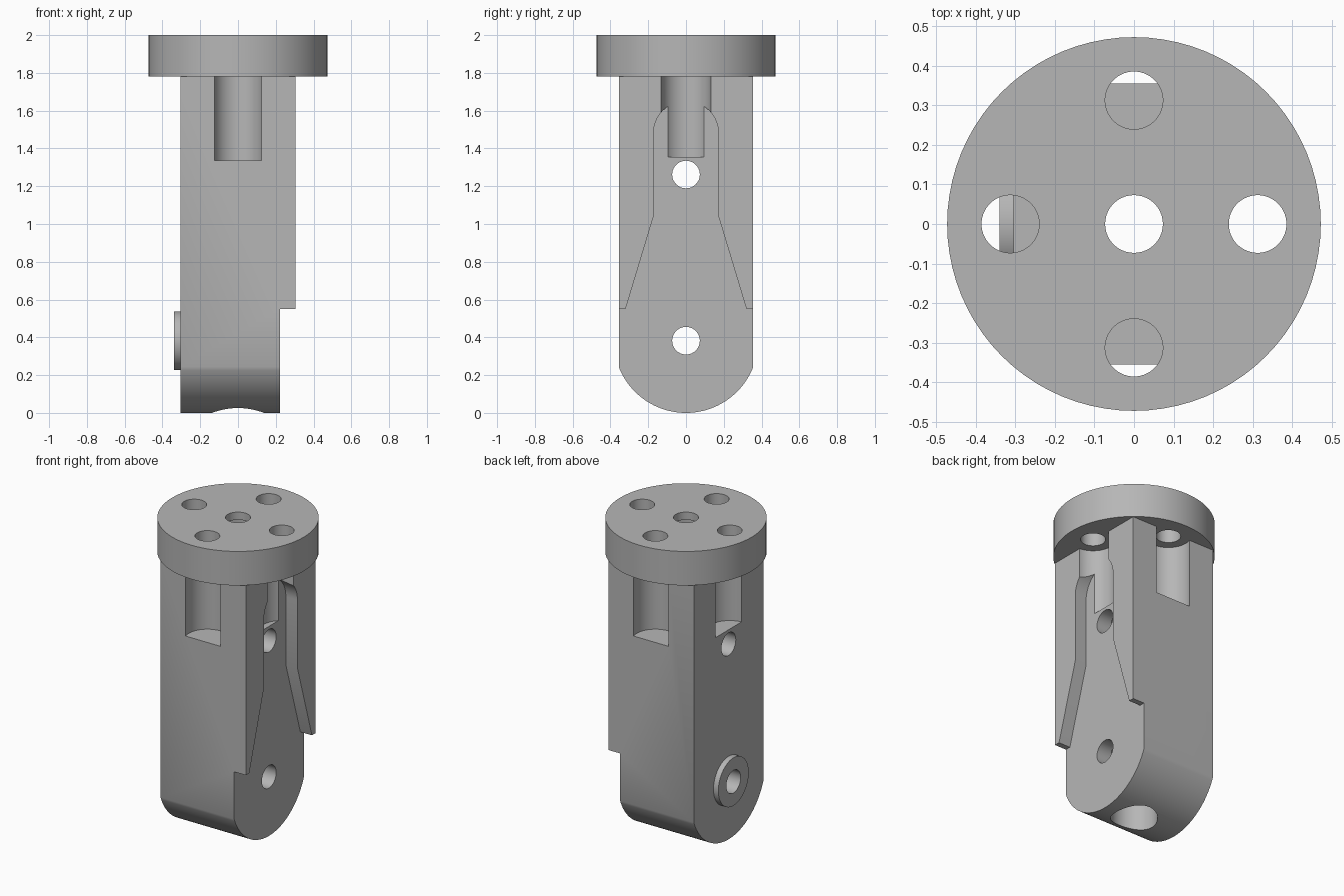
import bpy, bmesh, math
from mathutils import Matrix

cube = bpy.data.objects.get("Cube")
if cube:
    bpy.data.objects.remove(cube, do_unlink=True)

grey = bpy.data.materials.new("plain grey")
grey.use_nodes = True
colour = (0.47, 0.47, 0.47, 1)
grey.diffuse_color = colour
grey.node_tree.nodes["Principled BSDF"].inputs["Base Color"].default_value = colour


def finish(name, bm):
    bmesh.ops.recalc_face_normals(bm, faces=bm.faces)
    mesh = bpy.data.meshes.new(name)
    bm.to_mesh(mesh)
    bm.free()
    mesh.materials.append(grey)
    ob = bpy.data.objects.new(name, mesh)
    bpy.context.collection.objects.link(ob)
    return ob


def cylinder(name, r, low, high, centre=(0, 0), axis="Z"):
    """Round bar from low to high; for axis X the centre is (y, z)."""
    bm = bmesh.new()
    bmesh.ops.create_cone(bm, cap_ends=True, segments=80, radius1=r, radius2=r,
                          depth=high - low)
    mid = (low + high) / 2
    if axis == "X":
        m = Matrix.Translation((mid, *centre)) @ Matrix.Rotation(math.pi / 2, 4, "Y")
    else:
        m = Matrix.Translation((*centre, mid))
    bm.transform(m)
    return finish(name, bm)


def prism(name, outline, x0, x1):
    """Extrude a (y, z) outline along x."""
    bm = bmesh.new()
    face = bm.faces.new([bm.verts.new((x0, y, z)) for y, z in outline])
    new = bmesh.ops.extrude_face_region(bm, geom=[face])["geom"]
    bmesh.ops.translate(bm, vec=(x1 - x0, 0, 0),
                        verts=[v for v in new if isinstance(v, bmesh.types.BMVert)])
    return finish(name, bm)


def arc(r, z, start, end, steps):
    return [(r * math.cos(a), z + r * math.sin(a))
            for a in (start + (end - start) * i / steps for i in range(steps + 1))]


def combine(target, tool, operation):
    mod = target.modifiers.new("combine", "BOOLEAN")
    mod.operation = operation
    mod.solver = "EXACT"
    mod.object = tool
    bpy.context.view_layer.objects.active = target
    bpy.ops.object.modifier_apply(modifier=mod.name)
    bpy.data.objects.remove(tool, do_unlink=True)


HALF_X, HALF_Y, PIVOT = 0.305, 0.356, 0.382
BOLT, HOLE = 0.313, 0.073

# Body block with rounded lower end
side = math.acos(HALF_Y / PIVOT)
body = prism("bracket", [(-HALF_Y, 1.88), (HALF_Y, 1.88)]
             + arc(PIVOT, PIVOT, -side, side - math.pi, 48), -HALF_X, HALF_X)

# Recess on one side: flared channel with an arched top, open at the bottom
right_edge = [(0.5, -0.1), (0.5, 0.55), (0.32, 0.55), (0.172, 1.04)]
left_edge = [(-y, z) for y, z in reversed(right_edge)]
recess = prism("recess", right_edge + arc(0.172, 1.48, 0, math.pi, 32) + left_edge,
               0.222, 0.5)
combine(body, recess, "DIFFERENCE")

# Four clearance bores for the bolts, below the flange
bolts = [(BOLT, 0), (-BOLT, 0), (0, BOLT), (0, -BOLT)]
for x, y in bolts:
    floor = 1.355 if x else 1.335
    combine(body, cylinder("bore", 0.132, floor, 1.83, (x, y)), "DIFFERENCE")

# Flange and pivot boss
combine(body, cylinder("flange", 0.473, 1.78, 2.0), "UNION")
combine(body, cylinder("boss", 0.155, -0.34, -0.22, (0, PIVOT), "X"), "UNION")

# Hollow centre, bolt holes and cross holes
combine(body, cylinder("hollow", 0.138, -0.1, 1.95), "DIFFERENCE")
for spot in bolts + [(0, 0)]:
    combine(body, cylinder("bolt_hole", HOLE, 1.7 if spot != (0, 0) else 1.9, 2.1, spot),
            "DIFFERENCE")
for z in (PIVOT, 1.262):
    combine(body, cylinder("cross_hole", HOLE, -0.6, 0.6, (0, z), "X"), "DIFFERENCE")

# Smooth round walls, sharp edges
bpy.ops.object.select_all(action="DESELECT")
body.select_set(True)
bpy.context.view_layer.objects.active = body
bpy.ops.object.shade_smooth_by_angle(angle=math.radians(25))
